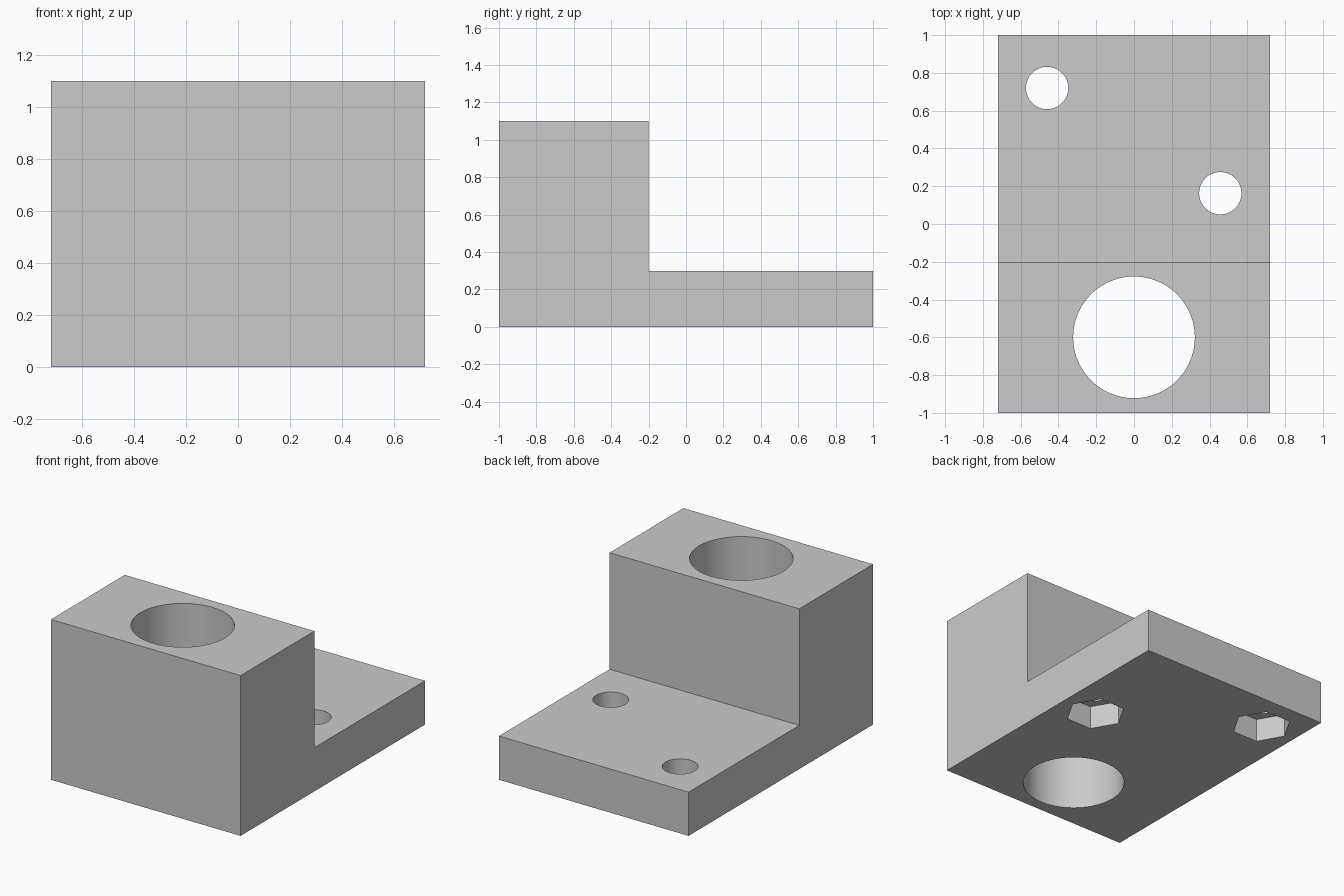
import bpy
import bmesh
from math import pi, radians
from mathutils import Matrix

default = bpy.data.objects.get("Cube")
if default:
    bpy.data.objects.remove(default, do_unlink=True)

HALF_WIDTH = 0.72
BORE = (0, -0.6)
BOLTS = [(-0.46, 0.72), (0.457, 0.163)]

grey = bpy.data.materials.new("plain grey")
grey.use_nodes = True
grey.diffuse_color = (0.6, 0.6, 0.6, 1)
grey.node_tree.nodes["Principled BSDF"].inputs["Base Color"].default_value = grey.diffuse_color


def make_object(name, bm):
    bmesh.ops.recalc_face_normals(bm, faces=bm.faces)
    mesh = bpy.data.meshes.new(name)
    bm.to_mesh(mesh)
    bm.free()
    mesh.materials.append(grey)
    obj = bpy.data.objects.new(name, mesh)
    bpy.context.collection.objects.link(obj)
    return obj


def cut_prism(body, centre, radius, sides, bottom, top, turn=0.0):
    """Cut an upright prism out of the body."""
    bm = bmesh.new()
    place = Matrix.Translation((*centre, (bottom + top) / 2)) @ Matrix.Rotation(turn, 4, "Z")
    bmesh.ops.create_cone(bm, cap_ends=True, segments=sides, radius1=radius,
                          radius2=radius, depth=top - bottom, matrix=place)
    cutter = make_object("cutter", bm)
    cutter.hide_render = True
    mod = body.modifiers.new("cut", "BOOLEAN")
    mod.operation = "DIFFERENCE"
    mod.solver = "EXACT"
    mod.object = cutter
    bpy.context.view_layer.objects.active = body
    bpy.ops.object.modifier_apply(modifier=mod.name)
    bpy.data.objects.remove(cutter, do_unlink=True)


# Stepped body: L-shaped side profile extruded across the width
profile = [(-1, 0), (1, 0), (1, 0.3), (-0.2, 0.3), (-0.2, 1.1), (-1, 1.1)]
bm = bmesh.new()
side = bm.faces.new([bm.verts.new((-HALF_WIDTH, y, z)) for y, z in profile])
extruded = bmesh.ops.extrude_face_region(bm, geom=[side], use_keep_orig=True)
moved = [v for v in extruded["geom"] if isinstance(v, bmesh.types.BMVert)]
bmesh.ops.translate(bm, verts=moved, vec=(2 * HALF_WIDTH, 0, 0))
body = make_object("mounting_block", bm)

# Large bore through the tall end
cut_prism(body, BORE, 0.322, 96, -0.2, 1.3)

# Bolt holes through the flange, with hexagonal nut pockets underneath
for spot in BOLTS:
    cut_prism(body, spot, 0.112, 64, -0.2, 0.5)
    cut_prism(body, spot, 0.19, 6, -0.2, 0.16, turn=pi / 6)

# Smooth bore walls, sharp edges elsewhere
bpy.ops.object.select_all(action="DESELECT")
body.select_set(True)
bpy.context.view_layer.objects.active = body
bpy.ops.object.shade_smooth_by_angle(angle=radians(30))
